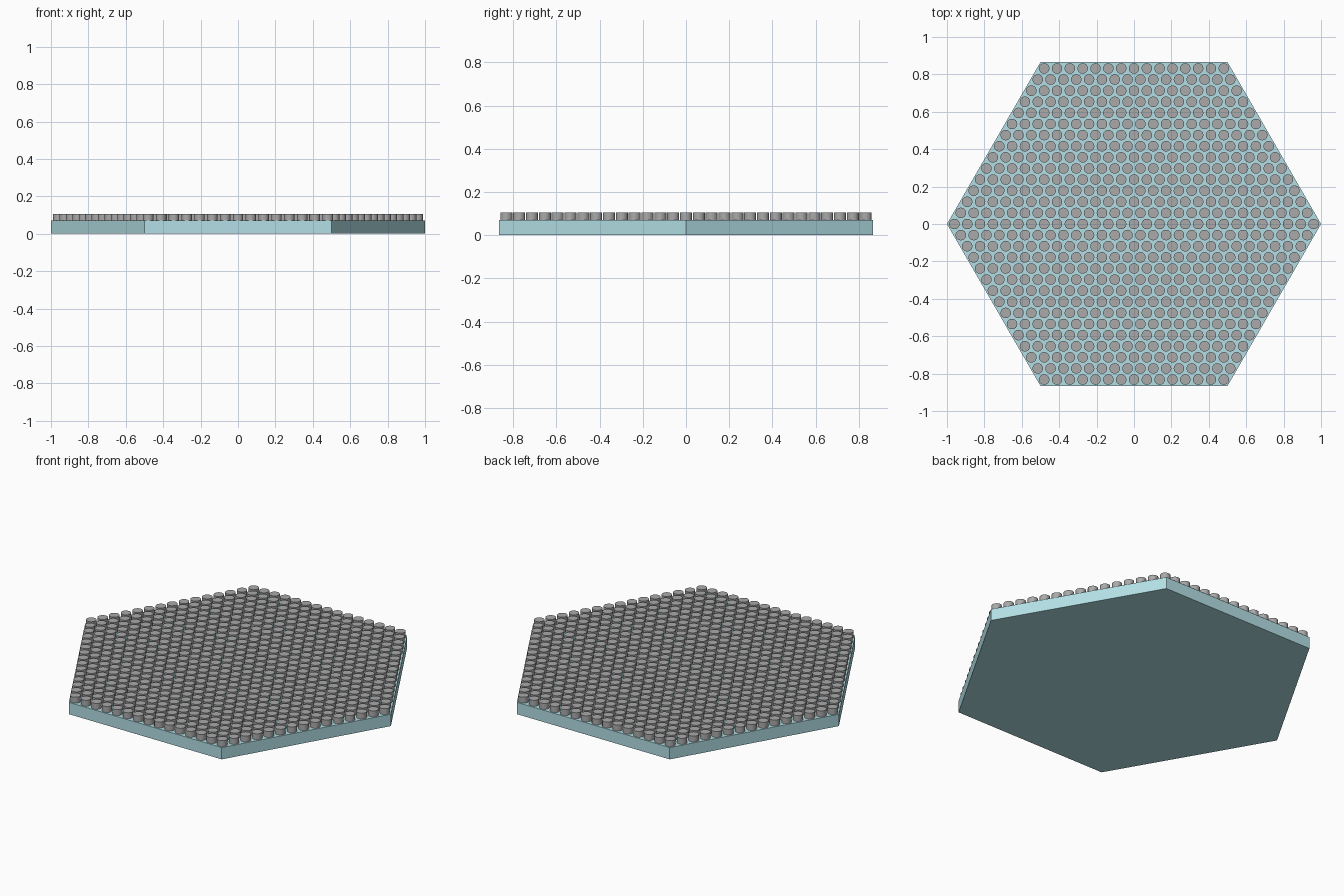
import bpy, bmesh, math
from mathutils import Matrix

if "Cube" in bpy.data.objects:
    bpy.data.objects.remove(bpy.data.objects["Cube"])

PLATE_H, PEG_TOP = 0.07, 0.105
PEG_R, PITCH, RINGS = 0.028, 0.0686, 14
PEG_SIDES = 24


def add_object(name, bm, colour):
    mesh = bpy.data.meshes.new(name)
    bm.to_mesh(mesh)
    bm.free()
    obj = bpy.data.objects.new(name, mesh)
    bpy.context.collection.objects.link(obj)
    mat = bpy.data.materials.new(name + "_material")
    mat.diffuse_color = colour
    mat.use_nodes = True
    mat.node_tree.nodes["Principled BSDF"].inputs["Base Color"].default_value = mat.diffuse_color
    mesh.materials.append(mat)
    return obj


def add_prism(bm, sides, radius, x, y, z0, z1, turn=0.0):
    place = Matrix.Translation((x, y, (z0 + z1) / 2)) @ Matrix.Rotation(turn, 4, 'Z')
    bmesh.ops.create_cone(bm, cap_ends=True, segments=sides, radius1=radius,
                          radius2=radius, depth=z1 - z0, matrix=place)


# Hexagonal base plate with corners on the x axis
bm = bmesh.new()
add_prism(bm, 6, 1.0, 0, 0, 0, PLATE_H, math.radians(30))
# make sure a corner lies on the x axis whatever the primitive's start angle
if max(v.co.x for v in bm.verts) < 0.95:
    bmesh.ops.rotate(bm, verts=bm.verts, matrix=Matrix.Rotation(math.radians(30), 3, 'Z'))
add_object("base_plate", bm, (0.45, 0.74, 0.79, 1))

# Studs on a triangular grid: 29 in the middle row, 15 in the outer rows
bm = bmesh.new()
for row in range(-RINGS, RINGS + 1):
    count = 2 * RINGS + 1 - abs(row)
    for i in range(count):
        add_prism(bm, PEG_SIDES, PEG_R, (i - (count - 1) / 2) * PITCH,
                  row * PITCH * math.sqrt(3) / 2, PLATE_H, PEG_TOP)
studs = add_object("studs", bm, (0.4, 0.4, 0.4, 1))
bpy.context.view_layer.objects.active = studs
studs.select_set(True)
bpy.ops.object.shade_smooth_by_angle(angle=math.radians(30))
